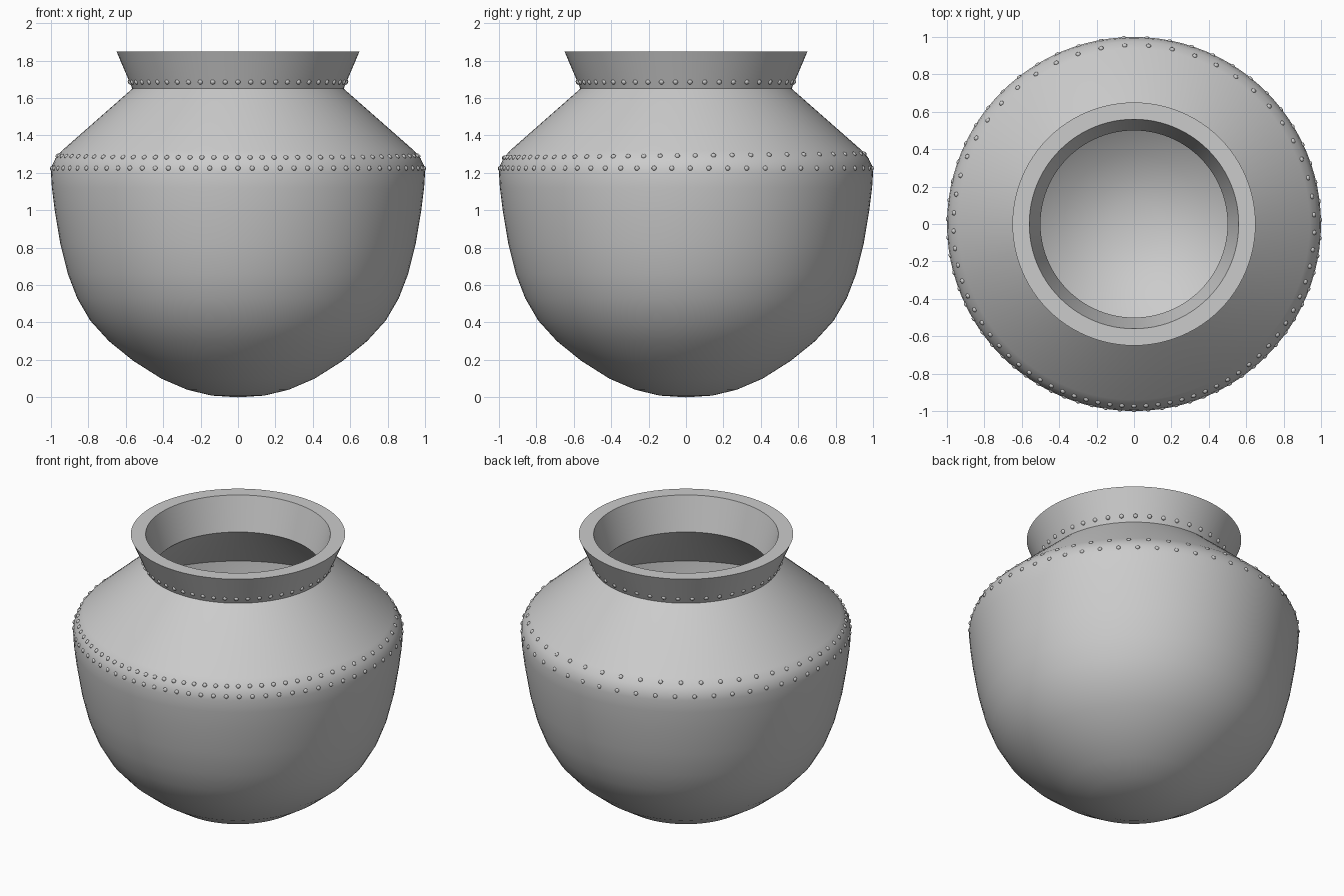
import bpy, bmesh, math
from mathutils import Vector, Matrix

if "Cube" in bpy.data.objects:
    bpy.data.objects.remove(bpy.data.objects["Cube"])

SIDES = 96


def finish(name, bm, angle):
    mesh = bpy.data.meshes.new(name)
    bm.to_mesh(mesh)
    bm.free()
    obj = bpy.data.objects.new(name, mesh)
    bpy.context.collection.objects.link(obj)
    bpy.ops.object.select_all(action='DESELECT')
    obj.select_set(True)
    bpy.context.view_layer.objects.active = obj
    bpy.ops.object.shade_smooth_by_angle(angle=math.radians(angle))
    return obj


def lathe(name, profile, angle=25):
    """Revolve (radius, height) points, listed outside bottom to inside, about z."""
    bm = bmesh.new()
    rings = []
    for r, z in profile:
        if r == 0:
            rings.append([bm.verts.new((0, 0, z))] * SIDES)
        else:
            rings.append([bm.verts.new((r * math.cos(2 * math.pi * i / SIDES),
                                        r * math.sin(2 * math.pi * i / SIDES), z))
                          for i in range(SIDES)])
    for a, b in zip(rings, rings[1:]):
        for i in range(SIDES):
            j = (i + 1) % SIDES
            quad = list(dict.fromkeys([a[i], a[j], b[j], b[i]]))
            bm.faces.new(quad)
    return finish(name, bm, angle)


def rivet_row(name, front_gap, back_gap, place, size=0.0135):
    """Ring of flattened domes, spaced closer at the front than at the back."""
    mid, amp = (front_gap + back_gap) / 2, (back_gap - front_gap) / 2
    angles, a = [], 0.0
    while a < 2 * math.pi:
        angles.append(a)
        a += mid - amp * math.cos(a)
    bm = bmesh.new()
    for t in angles:
        t *= 2 * math.pi / a
        r, z, tilt = place(t)
        out = Vector((math.sin(t), -math.cos(t), 0))
        normal = out * math.cos(tilt) + Vector((0, 0, math.sin(tilt)))
        turn = normal.to_track_quat('Z', 'Y').to_matrix().to_4x4()
        mat = (Matrix.Translation(out * r + Vector((0, 0, z))) @ turn
               @ Matrix.Diagonal((1, 1, 0.7, 1)))
        bmesh.ops.create_uvsphere(bm, u_segments=10, v_segments=6,
                                  radius=size, matrix=mat)
    return finish(name, bm, 60)


# round-bottomed bowl, rolled over at the widest point
bowl = [(0, 0), (.14, .009), (.27, .04), (.41, .1), (.56, .195), (.69, .3),
        (.79, .41), (.86, .53), (.91, .66), (.95, .82), (.98, 1.0),
        (.995, 1.12), (1, 1.2)]
shoulder = [(.994, 1.24), (.975, 1.28), (.94, 1.32), (.565, 1.65)]
lining = [(.5, 1.63)] + [(r * .92, z * .975 + .07) for r, z in reversed(bowl)]

lathe("pot_body", bowl + shoulder)
lathe("pot_lining", lining)

# flared collar with a flat rim
lathe("collar", [(.565, 1.65), (.65, 1.85), (.56, 1.85), (.5, 1.63)])


# rivets along both sides of the shoulder seam and round the collar
def upper_place(t):
    z = 1.292 - .01 * math.cos(t)
    return .94 + (1.32 - z) * .875, z, math.radians(43)


rivet_row("upper_seam_rivets", .067, .135, upper_place)
rivet_row("lower_seam_rivets", .077, .125, lambda t: (.996, 1.225, .2))
rivet_row("collar_rivets", .12, .155, lambda t: (.58, 1.685, -.4))
